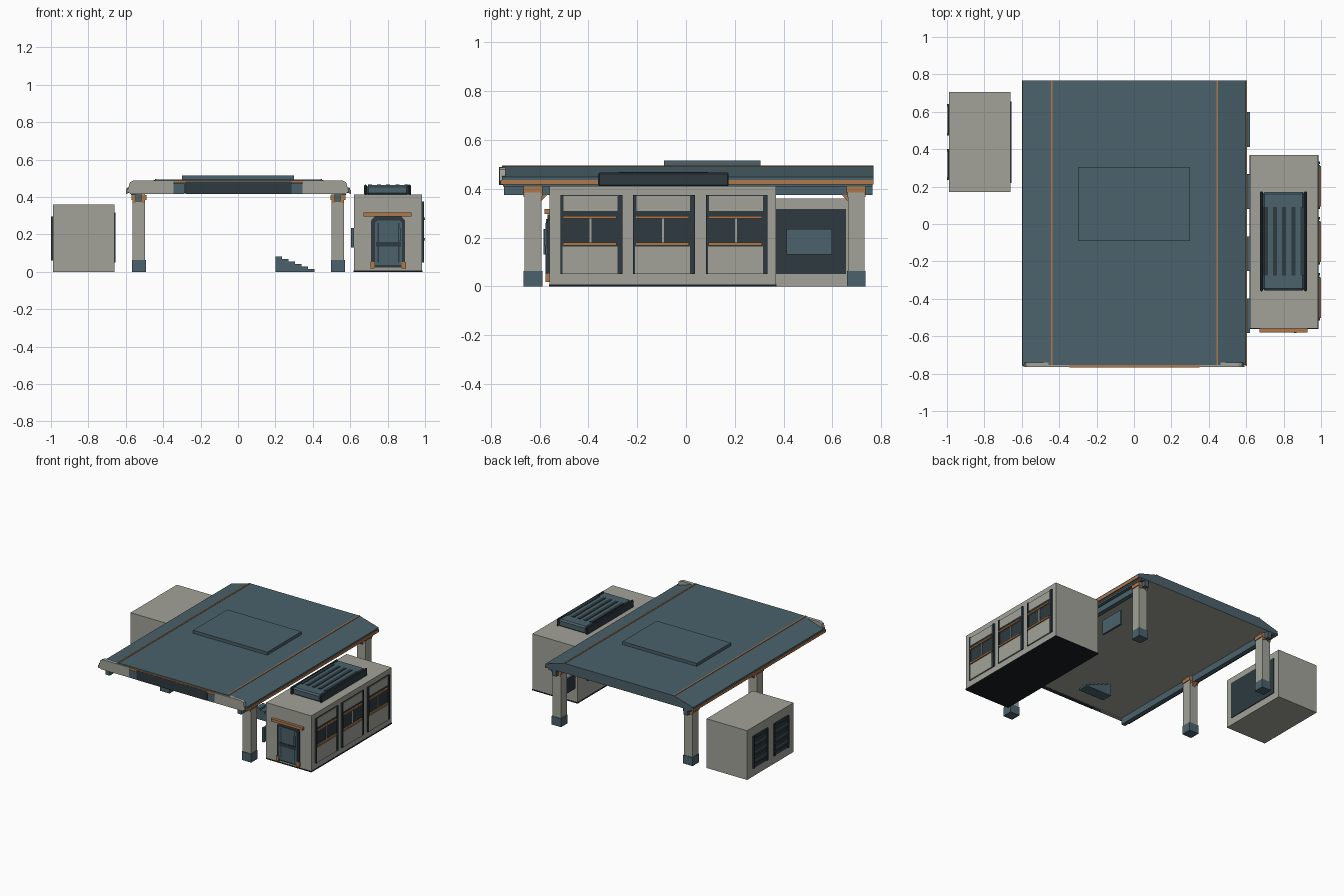
import bpy, bmesh

cube = bpy.data.objects.get("Cube")
if cube:
    bpy.data.objects.remove(cube, do_unlink=True)


def material(name, r, g, b):
    m = bpy.data.materials.new(name)
    m.use_nodes = True
    m.diffuse_color = (r, g, b, 1)
    m.node_tree.nodes["Principled BSDF"].inputs["Base Color"].default_value = (r, g, b, 1)
    return m


LIGHT = material("light_grey", 0.36, 0.365, 0.315)
BLUE = material("slate_blue", 0.07, 0.122, 0.147)
DARK = material("dark_slate", 0.026, 0.042, 0.051)
ORANGE = material("copper_orange", 0.43, 0.19, 0.07)
BLACK = material("near_black", 0.01, 0.013, 0.017)


def finish(bm, name, *mats):
    bmesh.ops.recalc_face_normals(bm, faces=bm.faces[:])
    mesh = bpy.data.meshes.new(name)
    bm.to_mesh(mesh)
    bm.free()
    for m in mats:
        mesh.materials.append(m)
    ob = bpy.data.objects.new(name, mesh)
    bpy.context.collection.objects.link(ob)
    return ob


def box(name, x, y, z, mat, bevel=0):
    """Box from (min, max) ranges on each axis."""
    bm = bmesh.new()
    bmesh.ops.create_cube(bm, size=1)
    for v in bm.verts:
        v.co = [r[0] if c < 0 else r[1] for c, r in zip(v.co, (x, y, z))]
    ob = finish(bm, name, mat)
    if bevel:
        mod = ob.modifiers.new("bevel", "BEVEL")
        mod.width, mod.segments = bevel, 1
    return ob


def prism(name, profile, y, *mats):
    """Extrude an x-z profile along y."""
    bm = bmesh.new()
    face = bm.faces.new([bm.verts.new((px, y[0], pz)) for px, pz in profile])
    new = bmesh.ops.extrude_face_region(bm, geom=[face])["geom"]
    for v in new:
        if isinstance(v, bmesh.types.BMVert):
            v.co.y = y[1]
    return finish(bm, name, *mats)


def around(c, half):
    return (c - half, c + half)


# Canopy roof with sloping eaves and a light underside
roof = prism("canopy_roof", [(-.595, .422), (-.595, .448), (-.44, .493),
                             (.445, .493), (.6, .448), (.6, .422)], (-.755, .768), BLUE, LIGHT)
for p in roof.data.polygons:
    if p.normal.z < -.9:
        p.material_index = 1
box("roof_hatch", (-.3, .3), (-.09, .305), (.492, .515), BLUE)
for side, seam_x in (("right", -.44), ("left", .445)):
    s = 1 if seam_x > 0 else -1
    edge = .6 if s > 0 else -.595
    box(side + "_roof_seam", around(seam_x, .005), (-.755, .768), (.488, .496), ORANGE)
    box(side + "_eave_trim", around(edge, .004), (-.76, .768), (.417, .436), ORANGE)
    box(side + "_eave_gutter", around(edge - s * .035, .012), (-.75, .765), (.41, .423), BLUE)
    box(side + "_beam", around(s * .532, .016), (-.745, .765), (.375, .422), BLUE)

    # Front fascia: end plate and blue bracket on each side
    outline = [(.345, .415), (.575, .415), (.592, .43), (.578, .478), (.56, .488), (.345, .488)]
    prism(side + "_fascia_plate", [(s * a, b) for a, b in outline], (-.765, -.74), LIGHT)
    box(side + "_fascia_bracket", sorted((s * .285, s * .345)), (-.765, -.745), (.415, .472), BLUE)
box("fascia_sign", (-.282, .287), (-.767, -.745), (.415, .484), DARK)
box("fascia_trim", (-.345, .35), (-.766, -.745), (.474, .489), ORANGE)

# Columns with blue feet, copper capitals and slanted braces
columns = (("front_left", .534, -.627, 1), ("back_left", .534, .697, -1),
           ("front_right", -.53, -.05, 1), ("back_right", -.53, .697, -1))
for name, cx, cy, d in columns:
    box(name + "_column", around(cx, .034), around(cy, .034), (.05, .42), LIGHT)
    box(name + "_column_foot", around(cx, .038), around(cy, .038), (0, .062), BLUE)
    box(name + "_capital", around(cx, .04), around(cy, .039), (.385, .41), ORANGE)
    for e in (-1, 1):
        box(name + "_capital_tab", around(cx + e * .024, .009), around(cy, .038), (.367, .39), ORANGE)
    brace = box(name + "_brace", (-.012, .012), (-.006, .006), (-.04, .04), ORANGE)
    brace.location = (cx, cy + d * .05, .375)
    brace.rotation_euler.x = -d * .75

# Stair stepping down toward the left
steps = 6
stair = [(.2, 0), (.2, .083)]
for i in range(steps):
    h = .083 * (1 - i / steps)
    stair += [(.2 + .035 * (i + 1), h), (.2 + .035 * (i + 1), h - .083 / steps)]
prism("stair", stair, (-.08, 0), BLUE)

# Kiosk building
box("kiosk_body", (.62, .985), (-.56, .368), (.006, .412), LIGHT)
box("kiosk_base", (.618, .987), (-.562, .37), (0, .008), BLACK)

# Window bays on the outer wall
for i in range(3):
    c = -.388 + i * .298
    n = "bay_%d_" % (i + 1)
    box(n + "back", (.98, .989), around(c, .127), (.05, .375), DARK)
    inner = (c - .118, c + .107)
    box(n + "top_panel", (.985, .993), inner, (.308, .371), LIGHT)
    box(n + "lower_panel", (.985, .995), inner, (.05, .163), LIGHT)
    box(n + "mullion", (.985, .992), around(c - .004, .004), (.18, .28), LIGHT)
    box(n + "lintel", (.985, .999), (inner[0] + .004, inner[1] - .004), (.278, .289), ORANGE)
    box(n + "sill", (.985, .999), (inner[0] + .004, inner[1] - .004), (.168, .18), ORANGE)
    for e in (-1, 1):
        box(n + "post", (.985, .995), around(c + e * .12, .007), (.05, .375), DARK)

# Panels along the inner wall; the rearmost stands past the building
for i in range(4):
    c = .505 - i * .332
    box("inner_panel_%d" % (i + 1), (.608, .62), around(c, .093), (.13, .235), BLUE)
    box("inner_panel_frame_%d" % (i + 1), (.605, .609), around(c, .093), (.13, .235), DARK)

# Door with frame, glazing bars and awning
prism("door_frame", [(.712, .022), (.893, .022), (.893, .275), (.875, .295), (.73, .295), (.712, .275)],
      (-.568, -.555), DARK)
prism("door_leaf", [(.733, .035), (.877, .035), (.877, .262), (.865, .275), (.745, .275), (.733, .262)],
      (-.573, -.56), BLUE)
box("door_mid_bar", (.738, .872), (-.577, -.57), (.135, .16), DARK)
for e in (-1, 1):
    box("door_stile", around(.805 + e * .055, .004), (-.576, -.57), (.05, .26), DARK)
    box("door_foot", around(.803 + e * .083, .011), (-.575, -.56), (.018, .052), ORANGE)
box("door_handle", (.855, .868), (-.582, -.57), (.165, .235), BLUE)
box("door_awning", (.672, .927), (-.58, -.555), (.296, .316), ORANGE)

# Rooftop vent unit with louvre slots
box("vent_body", (.688, .912), (-.355, .17), (.41, .464), BLUE, .01)
for x in ((.675, .69), (.91, .925)):
    box("vent_side", x, (-.36, .175), (.41, .466), DARK, .005)
for i in range(5):
    box("vent_slot_%d" % (i + 1), around(.705 + i * .049, .011), (-.275, .09), (.46, .468), DARK)

# Storage box with louvred doors and a dark inner panel
box("storage_box", (-.988, -.66), (.17, .705), (0, .36), LIGHT)
box("storage_inner_panel", (-.662, -.655), (.22, .655), (.05, .316), DARK)
for i, c in enumerate((.318, .557)):
    n = "louvre_%d_" % (i + 1)
    box(n + "back", (-.993, -.985), around(c, .083), (.06, .295), DARK)
    for e in (-1, 1):
        box(n + "jamb", (-.999, -.985), around(c + e * .077, .007), (.06, .295), DARK)
    for k in range(7):
        z = .085 + k * .031
        box(n + "slat", (-.998, -.985), around(c, .07), around(z, .005), BLUE if k % 2 else DARK)
